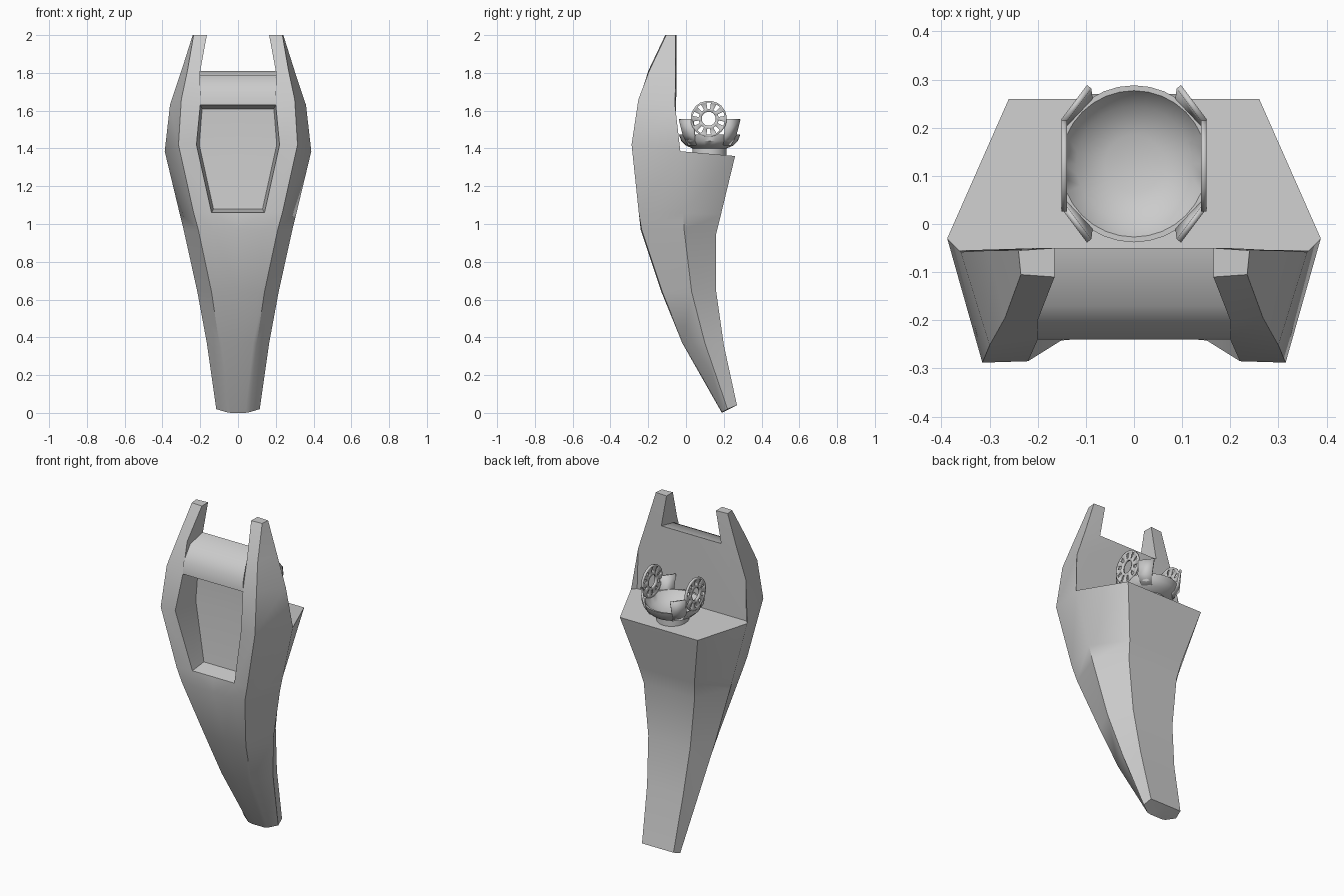
import bpy, bmesh, math
from mathutils import Vector

if "Cube" in bpy.data.objects:
    bpy.data.objects.remove(bpy.data.objects["Cube"])


def make(name, faces, mirror=True, thick=0, angle=40):
    """Object from faces given as point lists, optionally mirrored over x."""
    bm = bmesh.new()
    for f in faces:
        pts = []
        for p in f:
            if not any((Vector(p) - Vector(q)).length < 1e-5 for q in pts):
                pts.append(p)
        if len(pts) > 2:
            bm.faces.new([bm.verts.new(p) for p in pts])
    bmesh.ops.remove_doubles(bm, verts=bm.verts, dist=1e-4)
    if mirror:
        geom = bm.verts[:] + bm.edges[:] + bm.faces[:]
        bmesh.ops.mirror(bm, geom=geom, axis='X', merge_dist=1e-4)
        bmesh.ops.remove_doubles(bm, verts=bm.verts, dist=1e-4)
    bmesh.ops.recalc_face_normals(bm, faces=bm.faces)
    me = bpy.data.meshes.new(name)
    bm.to_mesh(me)
    bm.free()
    ob = bpy.data.objects.new(name, me)
    bpy.context.collection.objects.link(ob)
    if thick:
        m = ob.modifiers.new("thickness", 'SOLIDIFY')
        m.thickness, m.offset = thick, 0
    bpy.ops.object.select_all(action='DESELECT')
    ob.select_set(True)
    bpy.context.view_layer.objects.active = ob
    bpy.ops.object.shade_smooth_by_angle(angle=math.radians(angle))
    return ob


def strip(a, b):
    return [[a[i], a[i + 1], b[i + 1], b[i]] for i in range(len(a) - 1)]


def centre(p):
    return (0, p[1], p[2])


# Hull rows: inner front, outer front, side ridge, back corner
low = [
    [(.04, .19, 0), (.065, .19, .005), (.115, .22, .02), (.105, .27, .04)],
    [(.08, -.02, .37), (.10, -.015, .37), (.165, .10, .37), (.12, .20, .36)],
    [(.11, -.13, .64), (.14, -.125, .64), (.215, .03, .64), (.14, .16, .64)],
    [(.13, -.24, .97), (.21, -.235, .97), (.288, -.01, .97), (.17, .16, .95)],
    [(.14, -.235, 1.06), (.235, -.25, 1.06), (.31, -.015, 1.06), (.185, .185, 1.05)],
    [(.22, -.285, 1.42), (.315, -.288, 1.42), (.388, -.03, 1.385), (.26, .26, 1.36)],
]
up = [
    low[-1][:3],
    [(.20, -.24, 1.63), (.30, -.252, 1.66), (.36, -.058, 1.63)],
    [(.20, -.20, 1.81), (.268, -.195, 1.81), (.30, -.055, 1.81)],
    [(.165, -.11, 2), (.235, -.105, 2), (.24, -.055, 2)],
]
hull = []
for i in range(len(low) - 1):
    a, b = low[i], low[i + 1]
    hull += strip(a, b)
    hull += strip([a[3], centre(a[3])], [b[3], centre(b[3])])
    if i < 4:
        hull += strip([centre(a[0]), a[0]], [centre(b[0]), b[0]])
for a, b in zip(up, up[1:]):
    hull += strip(a, b)
# Tilted foot cap
hull.append([centre(low[0][0])] + low[0] + [centre(low[0][3])])
# Rear shelf and back plate
D, C = (.365, -.055, 1.385), (0, -.055, 1.385)
S, B = low[-1][2], low[-1][3]
E1, E2 = (.20, -.05, 1.81), (.165, -.05, 2)
hull += [[C, D, S, B, centre(B)], [D, S, up[1][2]],
         [C, D, up[1][2], E1, centre(E1)]]
# Horn back, inside and tip
hull += [[up[1][2], up[2][2], E1], [up[2][2], up[3][2], E2, E1],
         [up[2][0], E1, E2, up[3][0]], up[3] + [E2]]
# Rounded crossbar
bar = [up[1][0], (.20, -.235, 1.70), (.20, -.17, 1.785), E1]
hull += strip(bar, [centre(p) for p in bar]) + [bar + [up[2][0]]]
# Recess walls and floor
rim = [low[4][0], low[5][0], up[1][0]]
floor = [(.13, -.14, 1.08), (.205, -.11, 1.42), (.19, -.11, 1.61)]
hull += strip(rim, floor) + strip(floor, [centre(p) for p in floor])
for r, f in ((rim[0], floor[0]), (rim[2], floor[2])):
    hull.append([r, centre(r), centre(f), f])
make("hull", hull, angle=45)

# Turret bowl: lathed profile flattened at the sides
CY = .125
prof = [(.09, 1.34), (.09, 1.40), (.125, 1.415), (.15, 1.44), (.163, 1.475),
        (.152, 1.475), (.12, 1.43), (.06, 1.41), (0, 1.405)]
N = 32


def bowl_ring(k):
    t = 2 * math.pi * k / N
    return [(max(-.147, min(.147, r * math.cos(t))), CY + r * math.sin(t), z)
            for r, z in prof]


bowl = []
for k in range(N):
    bowl += strip(bowl_ring(k), bowl_ring(k + 1))
make("turret_bowl", bowl, mirror=False)

# Four upright corner plates
ears = []
for s in (-1, 1):
    top = [(.093, CY + s * .16, 1.555), (.147, CY + s * .088, 1.555)]
    mid = [(.09, CY + s * .138, 1.47), (.145, CY + s * .08, 1.47)]
    bot = [(.07, CY + s * .11, 1.42), (.11, CY + s * .07, 1.42)]
    ears += strip(top, mid) + strip(mid, bot)
make("corner_plates", ears, thick=.012)

# Slotted side discs
radii = [.037, .053, .086, .096]
edges = []
for k in range(10):
    edges += [k * 36 - 8, k * 36 + 8]
edges.append(352)


def disc_point(r, deg):
    t = math.radians(deg)
    return (.145, .12 + r * math.sin(t), 1.557 + r * math.cos(t))


disc = []
for i in range(20):
    for j in range(3):
        if j == 1 and i % 2 == 0:
            continue
        a, b = edges[i], edges[i + 1]
        disc.append([disc_point(radii[j], a), disc_point(radii[j + 1], a),
                     disc_point(radii[j + 1], b), disc_point(radii[j], b)])
make("side_discs", disc, thick=.012)
